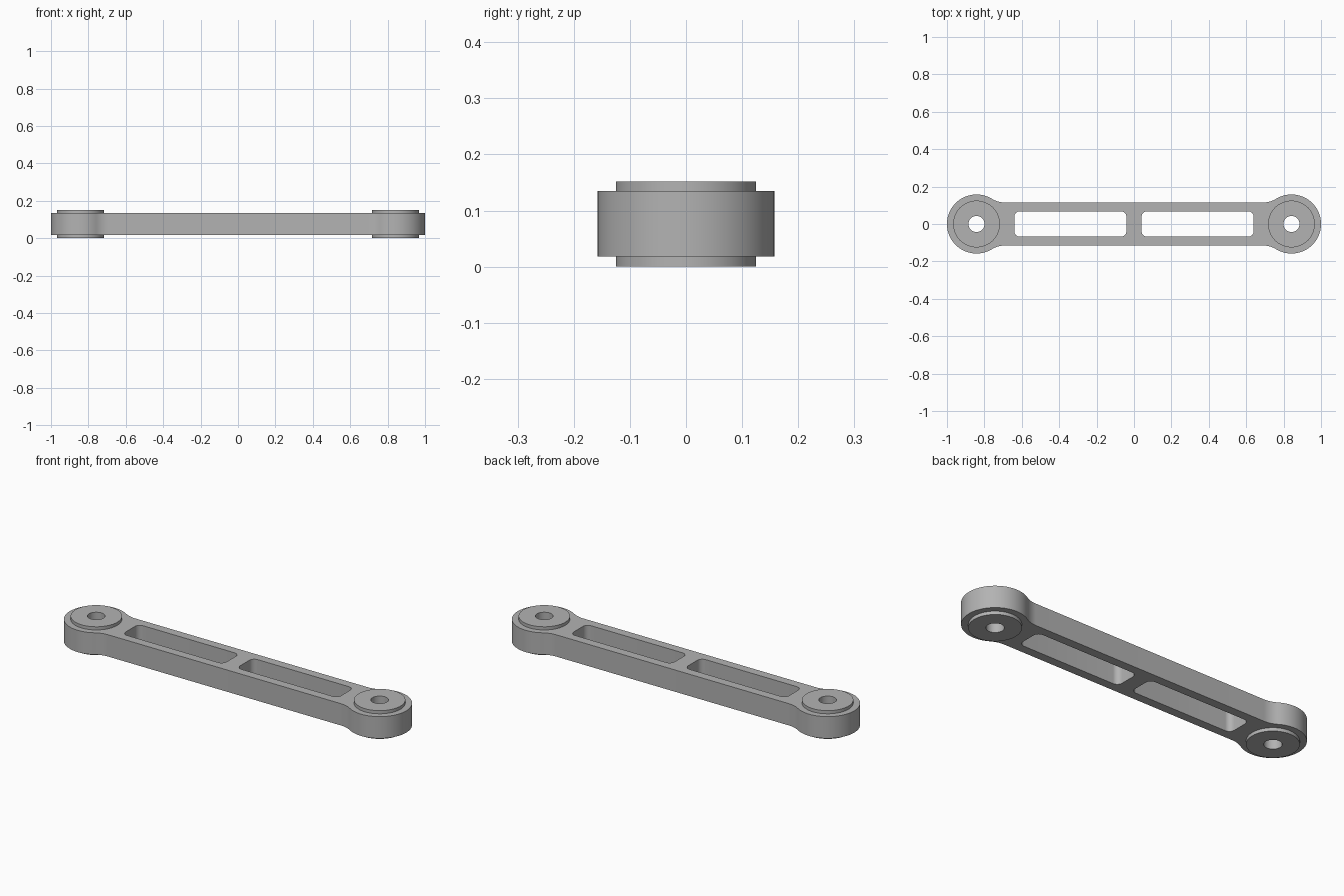
import bpy, bmesh
from math import sin, cos, pi, atan2, sqrt

cube = bpy.data.objects.get("Cube")
if cube:
    bpy.data.objects.remove(cube, do_unlink=True)

EYE_X, EYE_R, BAR_Y = 0.842, 0.158, 0.115
HOLE_R, BOSS_R, FILLET = 0.043, 0.125, 0.13
Z0, Z1, TOP = 0.018, 0.135, 0.152

grey = bpy.data.materials.new("grey metal")
grey.use_nodes = True
grey.diffuse_color = (0.45, 0.45, 0.45, 1)
grey.node_tree.nodes["Principled BSDF"].inputs["Base Color"].default_value = (0.45, 0.45, 0.45, 1)


def arc(cx, cy, r, a0, a1, n):
    return [(cx + r * cos(a0 + (a1 - a0) * i / n),
             cy + r * sin(a0 + (a1 - a0) * i / n)) for i in range(n + 1)]


def circle(cx, r, n=64):
    return arc(cx, 0, r, 0, 2 * pi, n)[:-1]


def rounded_rect(cx, hx, hy, r):
    pts = []
    for k, (sx, sy) in enumerate([(1, 1), (-1, 1), (-1, -1), (1, -1)]):
        pts += arc(cx + sx * (hx - r), sy * (hy - r), r, k * pi / 2, (k + 1) * pi / 2, 8)
    return pts


def plate(name, loops, z0, z1):
    """Extrude an outline with holes between two heights."""
    curve = bpy.data.curves.new(name, "CURVE")
    curve.dimensions = "2D"
    curve.fill_mode = "BOTH"
    curve.extrude = (z1 - z0) / 2
    for pts in loops:
        s = curve.splines.new("POLY")
        s.points.add(len(pts) - 1)
        for p, (x, y) in zip(s.points, pts):
            p.co = (x, y, 0, 1)
        s.use_cyclic_u = True
    temp = bpy.data.objects.new(name + " outline", curve)
    bpy.context.collection.objects.link(temp)
    bpy.context.view_layer.update()
    mesh = bpy.data.meshes.new_from_object(
        temp.evaluated_get(bpy.context.evaluated_depsgraph_get()))
    bpy.data.objects.remove(temp, do_unlink=True)
    # Weld the caps to the walls
    bm = bmesh.new()
    bm.from_mesh(mesh)
    bmesh.ops.translate(bm, verts=bm.verts, vec=(0, 0, (z0 + z1) / 2))
    bmesh.ops.remove_doubles(bm, verts=bm.verts, dist=1e-5)
    bmesh.ops.recalc_face_normals(bm, faces=bm.faces)
    bm.to_mesh(mesh)
    bm.free()
    mesh.name = name
    mesh.materials.clear()
    mesh.materials.append(grey)
    ob = bpy.data.objects.new(name, mesh)
    bpy.context.collection.objects.link(ob)
    bpy.ops.object.select_all(action="DESELECT")
    ob.select_set(True)
    bpy.context.view_layer.objects.active = ob
    bpy.ops.object.shade_smooth_by_angle()
    return ob


# Outline quarter: round eye end blending into the straight bar
dx = sqrt((EYE_R + FILLET) ** 2 - (BAR_Y + FILLET) ** 2)
a = atan2(BAR_Y + FILLET, -dx)
quarter = arc(EYE_X, 0, EYE_R, 0, a, 28)
quarter += arc(EYE_X - dx, BAR_Y + FILLET, FILLET, a - pi, -pi / 2, 10)[1:]
half = quarter + [(-x, y) for x, y in reversed(quarter)]
outline = half + [(x, -y) for x, y in reversed(half[1:-1])]

# Link body with two windows and two bolt holes
holes = []
for s in (1, -1):
    holes += [circle(s * EYE_X, HOLE_R), rounded_rect(s * 0.34, 0.30, 0.068, 0.03)]
plate("link_body", [outline] + holes, Z0, Z1)

# Raised bosses on both faces of each eye
for side, s in (("left", 1), ("right", -1)):
    rings = [circle(s * EYE_X, BOSS_R), circle(s * EYE_X, HOLE_R)]
    plate(side + "_upper_boss", rings, Z1, TOP)
    plate(side + "_lower_boss", rings, 0, Z0)
